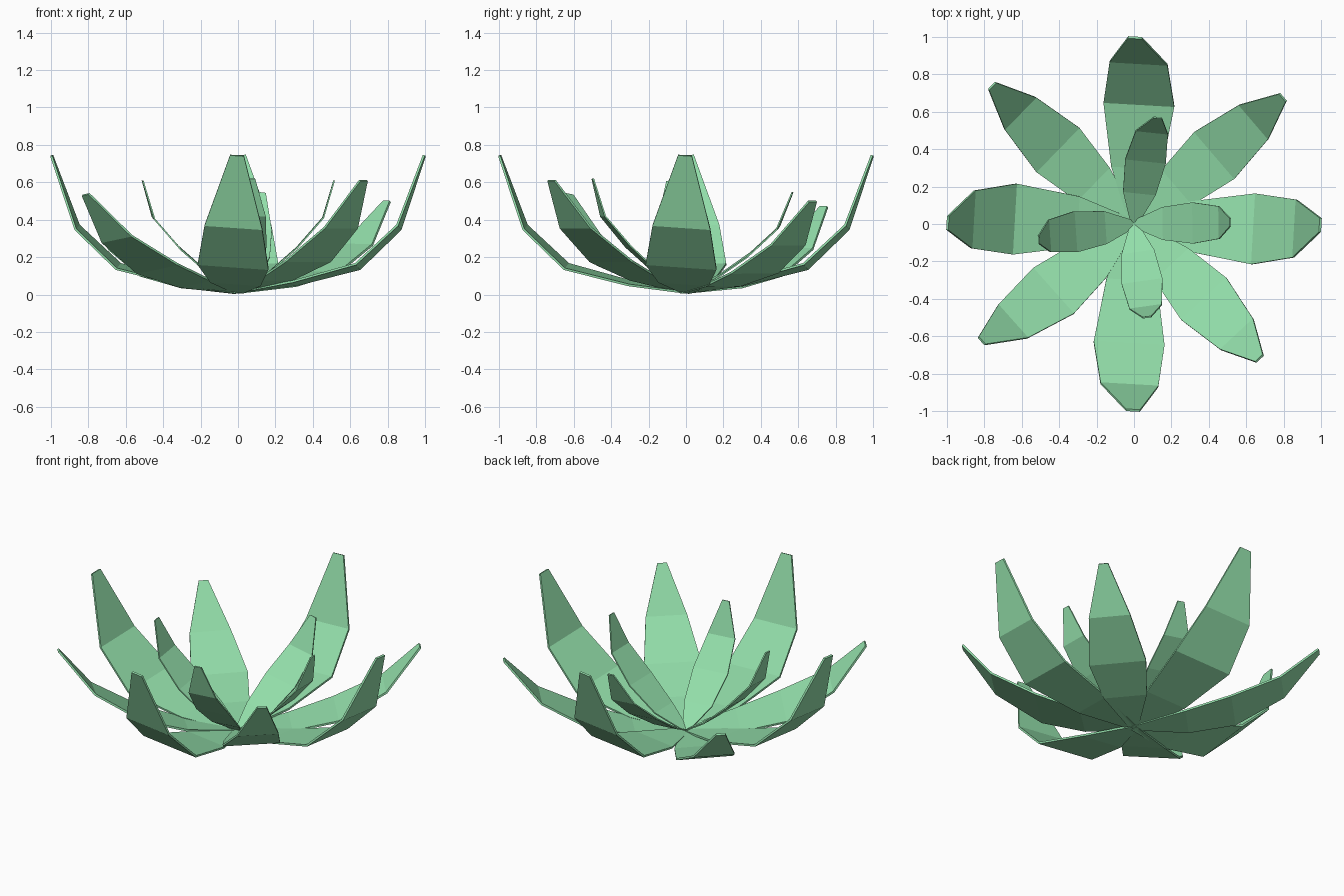
import bpy, bmesh
from math import radians
from mathutils import Matrix

if "Cube" in bpy.data.objects:
    bpy.data.objects.remove(bpy.data.objects["Cube"])

leaf = bpy.data.materials.new("leaf_green")
leaf.diffuse_color = (0.29, 0.73, 0.40, 1)
leaf.use_nodes = True
leaf.node_tree.nodes["Principled BSDF"].inputs["Base Color"].default_value = leaf.diffuse_color

# Petal profiles: (distance out, height, half width) from base to tip
WIDE = [(0, .012, .025), (.30, .06, .135), (.64, .15, .19), (.86, .36, .155), (.995, .745, .037)]
LOW = [(0, .012, .025), (.30, .06, .125), (.56, .14, .165), (.83, .30, .12), (1.024, .54, .027)]
INNER = [(0, .012, .02), (.155, .11, .088), (.315, .25, .11), (.455, .41, .087), (.514, .61, .022)]


def petal(name, profile, angle, roll=0, tilt=0, thick=.012):
    """Flat-faceted petal: strip of quads swung round z, then thickened."""
    bm = bmesh.new()
    rows = [[bm.verts.new((r, s * w, z)) for s in (-1, 1)] for r, z, w in profile]
    for a, b in zip(rows, rows[1:]):
        bm.faces.new((a[0], b[0], b[1], a[1]))
    bm.transform(Matrix.Rotation(radians(angle), 4, 'Z')
                 @ Matrix.Rotation(radians(roll), 4, 'X')
                 @ Matrix.Rotation(radians(-tilt), 4, 'Y'))
    me = bpy.data.meshes.new(name)
    bm.to_mesh(me)
    bm.free()
    me.materials.append(leaf)
    ob = bpy.data.objects.new(name, me)
    bpy.context.collection.objects.link(ob)
    mod = ob.modifiers.new("thickness", 'SOLIDIFY')
    mod.thickness = thick
    mod.offset = 0


# Four large upturned petals
for i in range(4):
    petal(f"large_petal_{i + 1}", WIDE, 90 * i - 3.3, roll=-4)

# Four lower diagonal petals, each leaning a little differently
for i, (ang, roll, tilt) in enumerate([(40.6, .5, -2.3), (135.8, 0, -3.9),
                                       (221.7, 8, 0), (-47, 0, 4)]):
    petal(f"diagonal_petal_{i + 1}", LOW, ang, roll, tilt)

# Four small upright inner petals
for i, (ang, roll, tilt) in enumerate([(1, 0, 0), (84, 7, -6.4),
                                       (183.9, -4.6, 0), (-82, 0, 1)]):
    petal(f"inner_petal_{i + 1}", INNER, ang, roll, tilt, .008)
